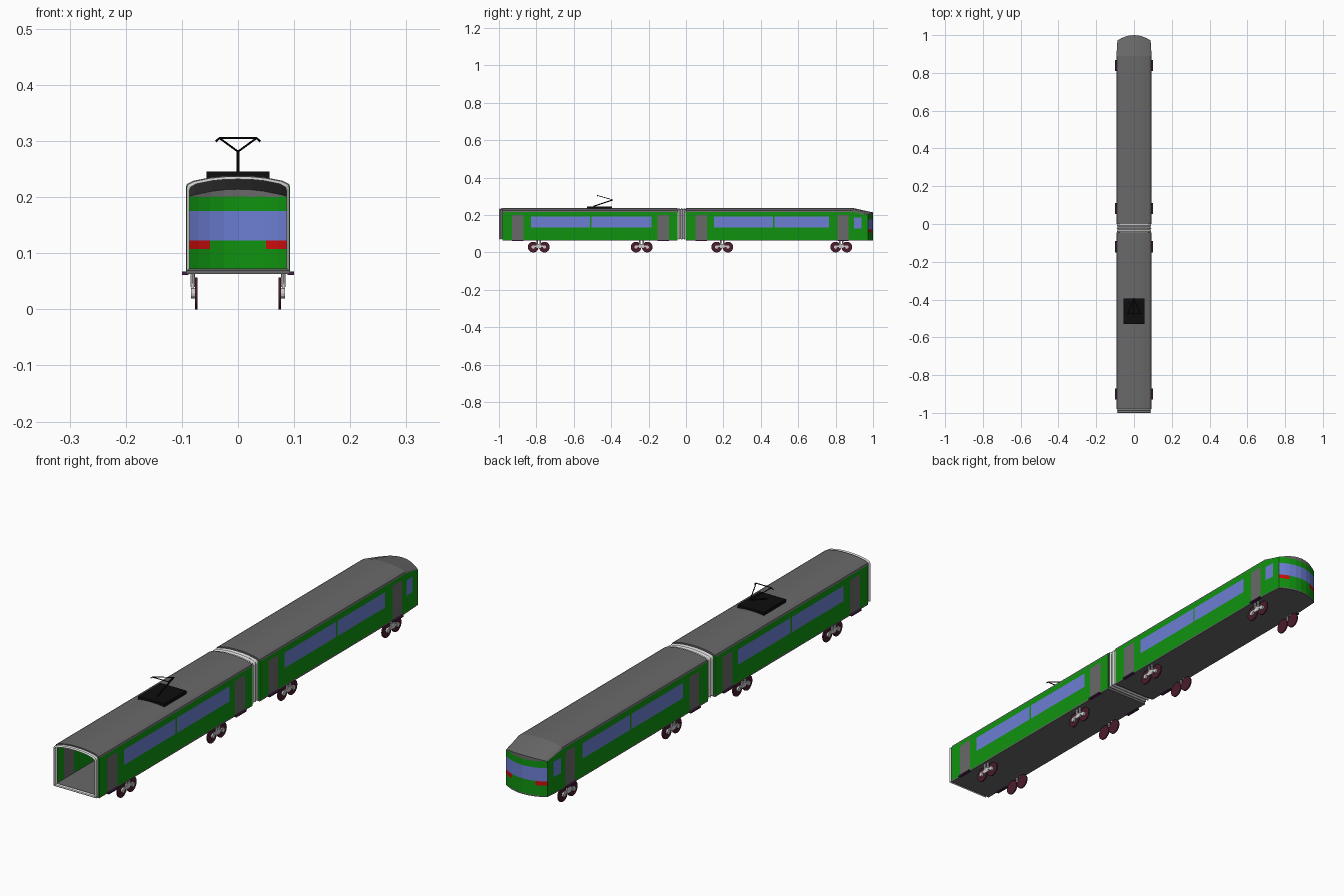
import bpy, bmesh, math
from mathutils import Vector

if "Cube" in bpy.data.objects:
    bpy.data.objects.remove(bpy.data.objects["Cube"])


def mat(name, r, g, b):
    m = bpy.data.materials.new(name)
    m.diffuse_color = (r, g, b, 1)
    m.use_nodes = True
    m.node_tree.nodes["Principled BSDF"].inputs["Base Color"].default_value = m.diffuse_color
    return m


MATS = [mat("green_paint", 0.005, 0.29, 0.005), mat("window_blue", 0.15, 0.21, 0.65),
        mat("grey_metal", 0.14, 0.14, 0.14), mat("lamp_red", 0.6, 0.004, 0.004),
        mat("light_grey", 0.6, 0.6, 0.6), mat("black", 0.004, 0.004, 0.004),
        mat("wheel_maroon", 0.07, 0.012, 0.025), mat("step_plum", 0.06, 0.012, 0.06)]
GREEN, BLUE, GREY, RED, LIGHT, BLACK, MAROON, PLUM = range(8)


def finish(name, bm, rule=lambda c: 0, outward=False):
    """Colour faces by rule(centre), orient them and link the object."""
    used = []
    for f in bm.faces:
        c = f.calc_center_median()
        k = rule(c)
        if k not in used:
            used.append(k)
        f.material_index = used.index(k)
        if outward:
            f.normal_update()
            if f.normal.dot(c - Vector((0, min(c.y, 0.9), 0.15))) < 0:
                f.normal_flip()
    me = bpy.data.meshes.new(name)
    bm.to_mesh(me)
    bm.free()
    for k in used:
        me.materials.append(MATS[k])
    ob = bpy.data.objects.new(name, me)
    bpy.context.collection.objects.link(ob)
    return ob


def grid(bm, rows):
    vs = [[bm.verts.new(p) for p in r] for r in rows]
    for a, b in zip(vs, vs[1:]):
        for i in range(len(a) - 1):
            bm.faces.new((a[i], a[i + 1], b[i + 1], b[i]))


def box(bm, x0, x1, y0, y1, z0, z1):
    vs = bmesh.ops.create_cube(bm, size=1)["verts"]
    for v in vs:
        v.co = ((x0 + x1) / 2 + v.co.x * (x1 - x0), (y0 + y1) / 2 + v.co.y * (y1 - y0),
                (z0 + z1) / 2 + v.co.z * (z1 - z0))


def rod(bm, p, q, r, n=8):
    p, q = Vector(p), Vector(q)
    d = q - p
    m = d.to_track_quat('Z', 'Y').to_matrix().to_4x4()
    m.translation = (p + q) / 2
    bmesh.ops.create_cone(bm, cap_ends=True, segments=n, radius1=r, radius2=r, depth=d.length, matrix=m)


# Shared cross-section
HW, NOSE_W, ZB, EDGE = 0.093, 0.088, 0.067, 0.217
half = [(HW, EDGE), (0.091, 0.223), (0.08, 0.229), (0.05, 0.235), (0.025, 0.2375)]
ROOF = half + [(0, 0.238)] + [(-x, z) for x, z in reversed(half)]
SECTION = ROOF + [(-HW, ZB), (HW, ZB), ROOF[0]]


def ring(y, s):
    return [(x * s, y, 0.15 + (z - 0.15) * s) for x, z in SECTION]


def bow(x):
    return 1.0 - 0.028 * (x / NOSE_W) ** 2


# Car layouts: ends, doors, windows
CARS = {
    "rear_car": (-0.98, -0.045, [(-0.93, -0.87), (-0.152, -0.09)], [(-0.83, -0.514), (-0.506, -0.185)]),
    "cab_car": (0.0, bow(NOSE_W), [(0.052, 0.112), (0.81, 0.868)], [(0.15, 0.466), (0.474, 0.765)]),
}
CAB_WINDOW = (0.897, 0.938)
ZS = [ZB, 0.128, 0.134, 0.187, 0.193, 0.2]


def side_rule(doors, windows):
    def rule(c):
        if any(a < c.y < b for a, b in doors) and c.z < 0.2:
            return GREY
        if any(a < c.y < b for a, b in windows) and 0.134 < c.z < 0.193:
            return BLUE
        if CAB_WINDOW[0] < c.y < CAB_WINDOW[1] and 0.128 < c.z < 0.187:
            return BLUE
        return GREEN
    return rule


for name, (y0, y1, doors, windows) in CARS.items():
    cab = name == "cab_car"
    ys = sorted({y0, y1, *[v for p in doors + windows for v in p]} | ({*CAB_WINDOW, 0.89} if cab else set()))

    # Side walls with door and window faces
    bm = bmesh.new()
    for s in (1, -1):
        rows = []
        for y in ys:
            t = max(0, (y - 0.89) / (y1 - 0.89)) if cab else 0
            x = HW + (NOSE_W - HW) * t
            rows.append([(s * x, y, z) for z in ZS] + [(s * x, y, EDGE + (0.201 - EDGE) * t)])
        grid(bm, rows)
    finish(name + "_walls", bm, side_rule(doors, windows), True)

    # Roof, sloping down over the cab
    bm = bmesh.new()
    rows = [[(x, y0, z) for x, z in ROOF], [(x, 0.89 if cab else y1, z) for x, z in ROOF]]
    if cab:
        k = NOSE_W / HW
        tip = [(x * k, bow(x * k), 0.201 + 0.013 * (1 - (x / HW) ** 2)) for x, z in ROOF]
        rows += [tip, [(x, y, 0.2) for x, y, z in tip]]
    grid(bm, rows)
    finish(name + "_roof", bm, lambda c: GREY, True)

    # Rims around the open ends
    bm = bmesh.new()
    for y in ([y0] if cab else [y0, y1]):
        grid(bm, [ring(y, 1), ring(y, 0.93)])
    finish(name + "_end_rims", bm, lambda c: GREEN if abs(c.x) > 0.087 and c.z < 0.22 else GREY)

    # Floor slab following the plan outline
    n = 8
    front = [NOSE_W * (1 - 2 * i / n) for i in range(n + 1)]
    plan = [(-HW, y0), (HW, y0)]
    plan += [(HW, 0.89)] + [(x, bow(x)) for x in front] + [(-HW, 0.89)] if cab else [(HW, y1), (-HW, y1)]
    bm = bmesh.new()
    f = bm.faces.new([bm.verts.new((x, y, 0.063)) for x, y in plan])
    ext = bmesh.ops.extrude_face_region(bm, geom=[f])["geom"]
    bmesh.ops.translate(bm, vec=(0, 0, 0.006), verts=[v for v in ext if isinstance(v, bmesh.types.BMVert)])
    if not any(abs(g.calc_center_median().z - 0.063) < 1e-4 for g in bm.faces):
        bm.faces.new([v for v in bm.verts if v.co.z < 0.064])
    bmesh.ops.recalc_face_normals(bm, faces=bm.faces)
    finish(name + "_floor", bm, lambda c: GREY)

    # Door steps
    bm = bmesh.new()
    for a, b in doors:
        for s in (1, -1):
            box(bm, *sorted((s * 0.088, s * 0.1)), a, b, 0.061, 0.067)
    finish(name + "_steps", bm, lambda c: PLUM)

# Bowed cab front: windscreen and lamps
bm = bmesh.new()
xs = [-NOSE_W, -0.07, -0.05, -0.025, 0, 0.025, 0.05, 0.07, NOSE_W]
grid(bm, [[(x, bow(x), z) for x in xs] for z in (ZB, 0.107, 0.123, 0.175, 0.201)])


def front_rule(c):
    if 0.123 < c.z < 0.175:
        return BLUE
    return RED if 0.107 < c.z < 0.123 and abs(c.x) > 0.05 else GREEN


finish("cab_front", bm, front_rule, True)


# Folded gangway bellows
def bellows(name, y0, y1, folds):
    bm = bmesh.new()
    n = folds * 2
    grid(bm, [ring(y0 + (y1 - y0) * i / n, 0.985 if i % 2 else 0.93) for i in range(n + 1)])
    finish(name, bm, lambda c: LIGHT, True)


bellows("middle_bellows", -0.045, 0.0, 3)
bellows("end_bellows", -1.0, -0.98, 2)

# Bogies: wheels and outer frames
R = 0.0285
for i, yc in enumerate((-0.787, -0.237, 0.194, 0.83)):
    wheels, frame = bmesh.new(), bmesh.new()
    for s in (1, -1):
        for d in (-0.03, 0.03):
            rod(wheels, (s * 0.072, yc + d, R), (s * 0.077, yc + d, R), R, 24)
            rod(frame, (s * 0.077, yc + d, R), (s * 0.084, yc + d, R), 0.009, 12)
        x0, x1 = sorted((s * 0.078, s * 0.083))
        box(frame, x0, x1, yc - 0.03, yc + 0.03, 0.03, 0.038)
        box(frame, x0, x1, yc - 0.013, yc + 0.013, 0.024, 0.046)
        for d in (-0.009, 0.009):
            rod(frame, (s * 0.081, yc + d, 0.04), (s * 0.081, yc + d, 0.064), 0.004)
    finish(f"wheels_{i + 1}", wheels, lambda c: MAROON)
    finish(f"bogie_frame_{i + 1}", frame, lambda c: LIGHT)

# Pantograph: base, folding arm and contact bar
bm = bmesh.new()
box(bm, -0.056, 0.056, -0.53, -0.395, 0.232, 0.246)
knee = (0, -0.392, 0.281)
rod(bm, (0, -0.495, 0.246), knee, 0.003)
for s in (1, -1):
    top = (s * 0.033, -0.475, 0.305)
    rod(bm, knee, top, 0.0018)
    rod(bm, top, (s * 0.04, -0.475, 0.299), 0.0018)
rod(bm, (-0.034, -0.475, 0.305), (0.034, -0.475, 0.305), 0.0018)
finish("pantograph", bm, lambda c: BLACK)
